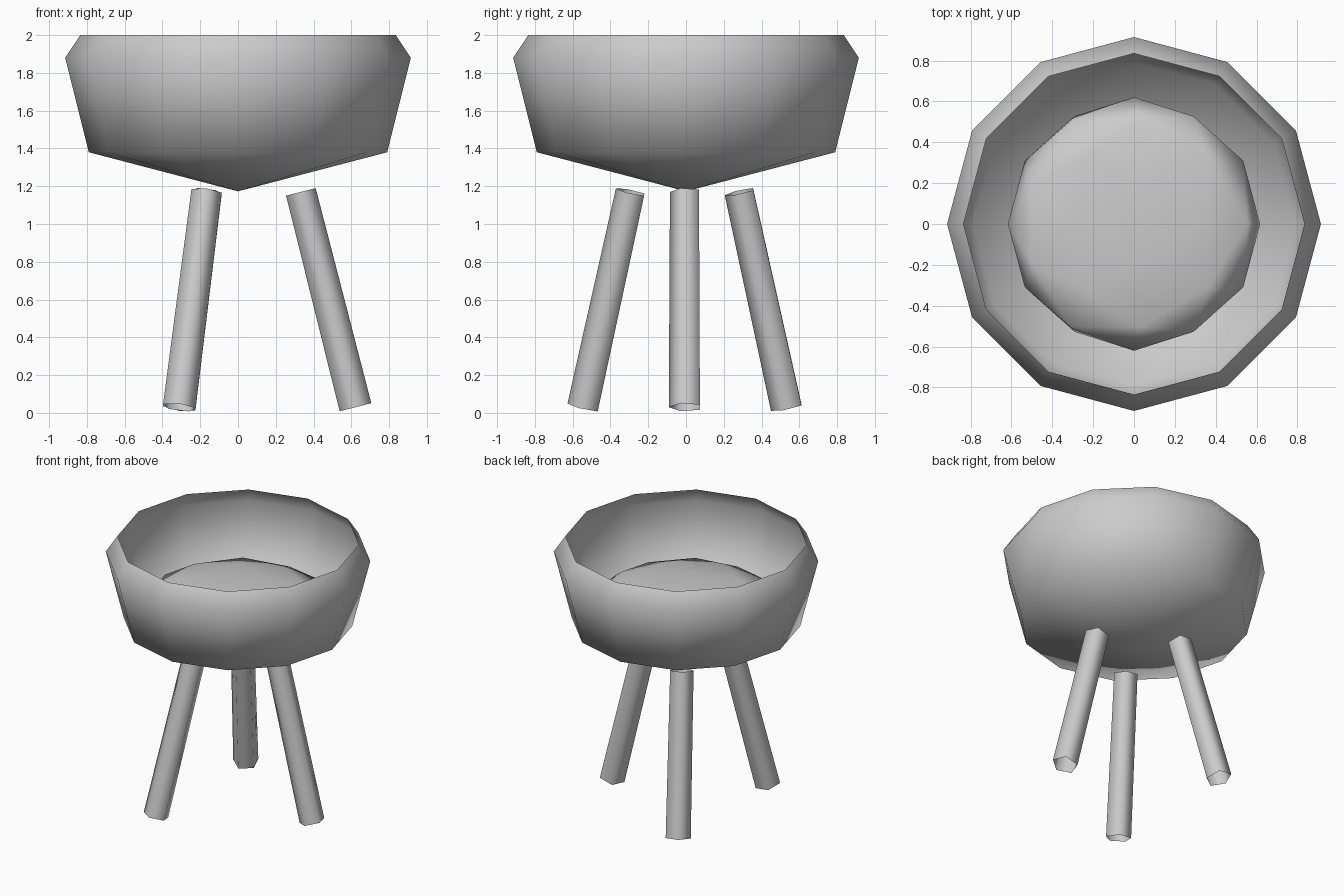
import bpy
import bmesh
from math import atan, cos, sin, pi, radians, sqrt
from mathutils import Matrix, Vector

cube = bpy.data.objects.get("Cube")
if cube:
    bpy.data.objects.remove(cube)

SIDES = 12

grey = bpy.data.materials.new("plain_grey")
grey.use_nodes = True
colour = (0.6, 0.6, 0.6, 1)
grey.diffuse_color = colour
grey.node_tree.nodes["Principled BSDF"].inputs["Base Color"].default_value = colour


def finish(name, bm):
    """Turn a bmesh into a smooth-shaded object."""
    for face in bm.faces:
        face.smooth = True
    mesh = bpy.data.meshes.new(name)
    bm.to_mesh(mesh)
    bm.free()
    mesh.materials.append(grey)
    obj = bpy.data.objects.new(name, mesh)
    bpy.context.collection.objects.link(obj)


def ring(bm, radius, z):
    return [bm.verts.new((radius * cos(2 * pi * i / SIDES),
                          radius * sin(2 * pi * i / SIDES), z))
            for i in range(SIDES)]


# Bowl: thin open shell with a pointed underside and an inward-leaning rim
bm = bmesh.new()
rings = [ring(bm, r, z) for r, z in ((0.79, 1.38), (0.915, 1.88), (0.835, 2.0))]
tip = bm.verts.new((0, 0, 1.173))
for i in range(SIDES):
    j = (i + 1) % SIDES
    bm.faces.new((tip, rings[0][j], rings[0][i]))
    for low, high in zip(rings, rings[1:]):
        bm.faces.new((low[i], low[j], high[j], high[i]))
finish("bowl", bm)

# Filling: flattened low-poly ball, turned so an edge lies on top
bm = bmesh.new()
bmesh.ops.create_icosphere(bm, subdivisions=2, radius=0.62)
bm.transform(Matrix.Translation((0, 0, 1.565))
             @ Matrix.Diagonal((1, 1, 0.16, 1))
             @ Matrix.Rotation(atan((sqrt(5) - 1) / 2), 4, "Y"))
finish("bowl_filling", bm)

# Legs: three splayed, open five-sided tubes, each with a corner to the front
for name, angle in (("left_leg", 0), ("back_right_leg", 120), ("front_right_leg", 240)):
    spin = Matrix.Rotation(radians(angle), 3, "Z")
    foot = spin @ Vector((0.622, 0, 0.03))
    head = spin @ Vector((0.333, 0, 1.17))
    axis = head - foot
    tilt = Vector((0, 0, 1)).rotation_difference(axis).to_matrix().to_4x4()
    bm = bmesh.new()
    bmesh.ops.create_cone(bm, cap_ends=False, segments=5, radius1=0.091,
                          radius2=0.085, depth=axis.length)
    corner = bm.verts[:][0].co
    turn = corner.xy.angle_signed(Vector((0, -1)))
    bm.transform(Matrix.Translation((foot + head) / 2) @ tilt
                 @ Matrix.Rotation(-turn, 4, "Z"))
    finish(name, bm)
